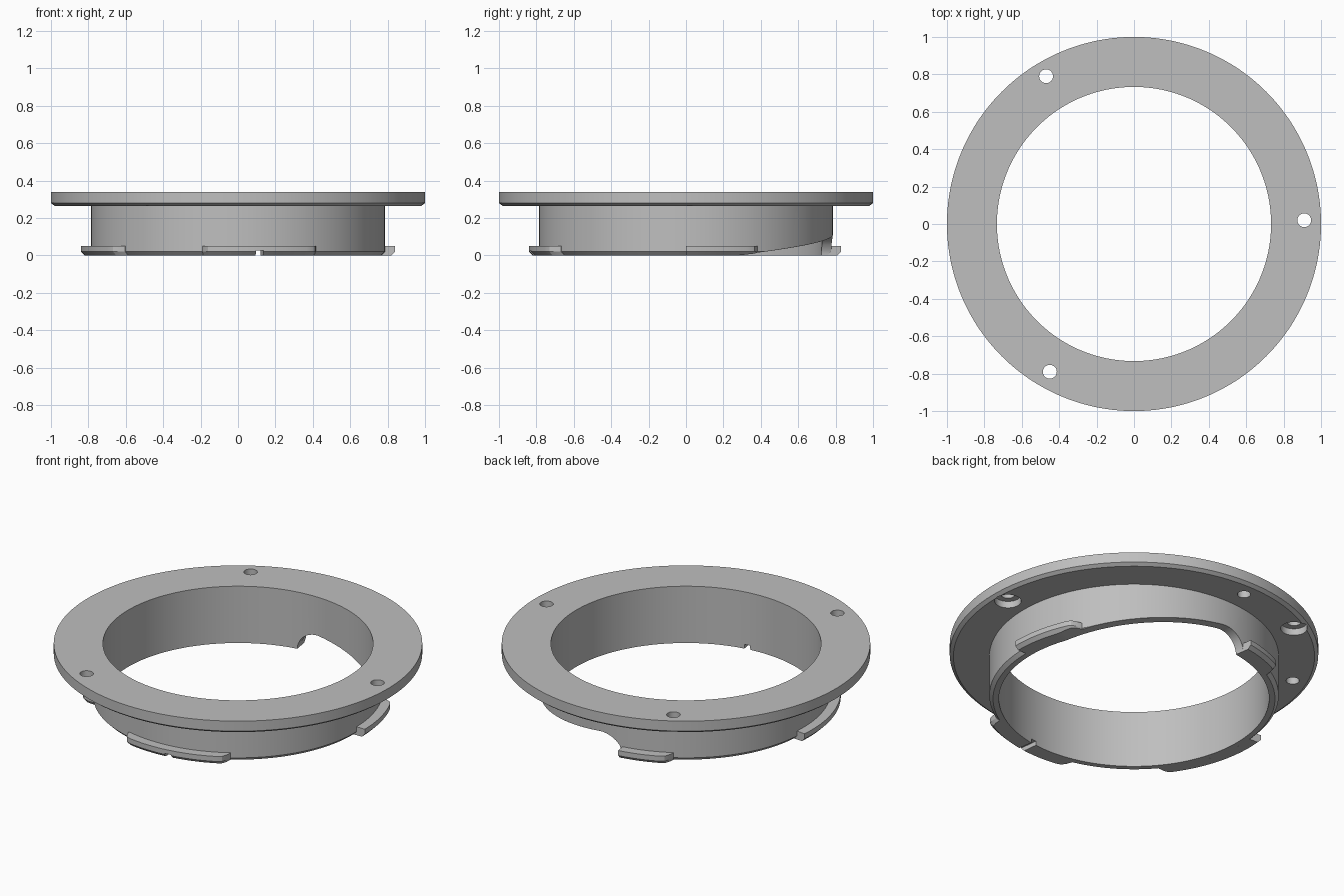
import bpy, bmesh, math
from mathutils import Matrix

cube = bpy.data.objects.get("Cube")
if cube:
    bpy.data.objects.remove(cube, do_unlink=True)

# Single metal colour
GREY = (0.52, 0.52, 0.52, 1)
metal = bpy.data.materials.new("grey metal")
metal.use_nodes = True
metal.diffuse_color = GREY
metal.node_tree.nodes["Principled BSDF"].inputs["Base Color"].default_value = GREY

BORE, TUBE, LUG, FLANGE = 0.733, 0.785, 0.84, 1.0
SEAT, TOP, CHAMFER = 0.265, 0.34, 0.02
CUT_START, CUT_PEAK, CUT_END, CUT_HEIGHT = 20, 89, 99, 0.11
NOTCH, NOTCH_HALF, NOTCH_HEIGHT = 278, 1.4, 0.025


def add_object(name, bm):
    bmesh.ops.recalc_face_normals(bm, faces=bm.faces)
    mesh = bpy.data.meshes.new(name)
    bm.to_mesh(mesh)
    bm.free()
    mesh.materials.append(metal)
    obj = bpy.data.objects.new(name, mesh)
    bpy.context.collection.objects.link(obj)
    return obj


def smooth(obj):
    bpy.ops.object.select_all(action="DESELECT")
    obj.select_set(True)
    bpy.context.view_layer.objects.active = obj
    bpy.ops.object.shade_smooth_by_angle(angle=math.radians(25))


def sweep(name, angles, profile, closed):
    """Sweep an (r, z) profile, which may change with angle, around z."""
    bm = bmesh.new()
    rings = []
    for a in angles:
        c, s = math.cos(math.radians(a)), math.sin(math.radians(a))
        rings.append([bm.verts.new((r * c, r * s, z)) for r, z in profile(a)])
    pairs = list(zip(rings, rings[1:]))
    if closed:
        pairs.append((rings[-1], rings[0]))
    else:
        bm.faces.new(rings[0])
        bm.faces.new(rings[-1])
    for p, q in pairs:
        n = len(p)
        for i in range(n):
            j = (i + 1) % n
            bm.faces.new((p[i], p[j], q[j], q[i]))
    return add_object(name, bm)


def bottom(a):
    """Height of the lower edge: spiral relief with a rounded end, and a key notch."""
    if abs(a - NOTCH) <= NOTCH_HALF:
        return NOTCH_HEIGHT
    if CUT_START < a <= CUT_PEAK:
        return CUT_HEIGHT * (a - CUT_START) / (CUT_PEAK - CUT_START)
    if CUT_PEAK < a < CUT_END:
        t = (a - CUT_PEAK) / (CUT_END - CUT_PEAK)
        return CUT_HEIGHT * math.sqrt(1 - t * t)
    return 0.0


def section(inner, outer, low, high):
    bevel = max(CHAMFER - low, 0.0005)
    return [(inner, low), (outer - bevel, low), (outer, low + bevel),
            (outer, high), (inner, high)]


def stations(start, end):
    """Even angles plus tight pairs at each abrupt change of the lower edge."""
    count = round((end - start) / 1.5)
    marks = {start + (end - start) * i / count for i in range(count + 1)}
    for edge in (NOTCH - NOTCH_HALF, NOTCH + NOTCH_HALF):
        marks |= {edge - 0.01, edge + 0.01}
    marks |= {CUT_END - 0.3, CUT_END - 0.05, CUT_END}
    return sorted(m for m in marks if start <= m <= end)


# Tube
tube = sweep("tube", stations(0, 360)[:-1],
             lambda a: section(BORE, TUBE, bottom(a), SEAT), True)
smooth(tube)


# Bayonet lugs, each with one square end and tapered where asked
def lug(name, start, end, taper_start):
    def profile(a):
        t = (end - a) / 4
        if taper_start:
            t = min(t, (a - start) / 4)
        t = max(0.0, min(1.0, t))
        outer = TUBE + 0.002 + (LUG - TUBE - 0.002) * math.sin(t * math.pi / 2)
        return section(TUBE - CHAMFER, outer, bottom(a), 0.05)
    smooth(sweep(name, stations(start, end), profile, False))


lug("left_lug", 0, 29, False)
lug("back_lug", CUT_END, 120, False)
lug("right_lug", 175, 220, False)
lug("front_lug", 256, 302, True)

# Flange
flange = sweep("flange", [i * 1.5 for i in range(240)],
               lambda a: [(BORE, SEAT), (FLANGE - CHAMFER, SEAT),
                          (FLANGE, SEAT + 0.015), (FLANGE, TOP), (BORE, TOP)], True)


# Screw holes with counterbores below, and blind pin holes
def drill(x, y, radius, low, high):
    bm = bmesh.new()
    bmesh.ops.create_cone(bm, cap_ends=True, segments=32, radius1=radius,
                          radius2=radius, depth=high - low,
                          matrix=Matrix.Translation((x, y, (low + high) / 2)))
    cutter = add_object("hole_cutter", bm)
    cutter.hide_render = True
    bpy.ops.object.select_all(action="DESELECT")
    flange.select_set(True)
    bpy.context.view_layer.objects.active = flange
    mod = flange.modifiers.new("hole", "BOOLEAN")
    mod.operation = "DIFFERENCE"
    mod.solver = "EXACT"
    mod.object = cutter
    bpy.ops.object.modifier_apply(modifier=mod.name)
    bpy.data.objects.remove(cutter, do_unlink=True)


for x, y in ((0.91, 0.02), (-0.47, 0.79), (-0.45, -0.79)):
    drill(x, y, 0.037, 0.2, 0.4)
    drill(x, y, 0.072, 0.2, SEAT + 0.04)
for angle in (91.5, 157):
    a = math.radians(angle)
    drill(0.9 * math.cos(a), 0.9 * math.sin(a), 0.036, 0.2, SEAT + 0.045)
smooth(flange)
